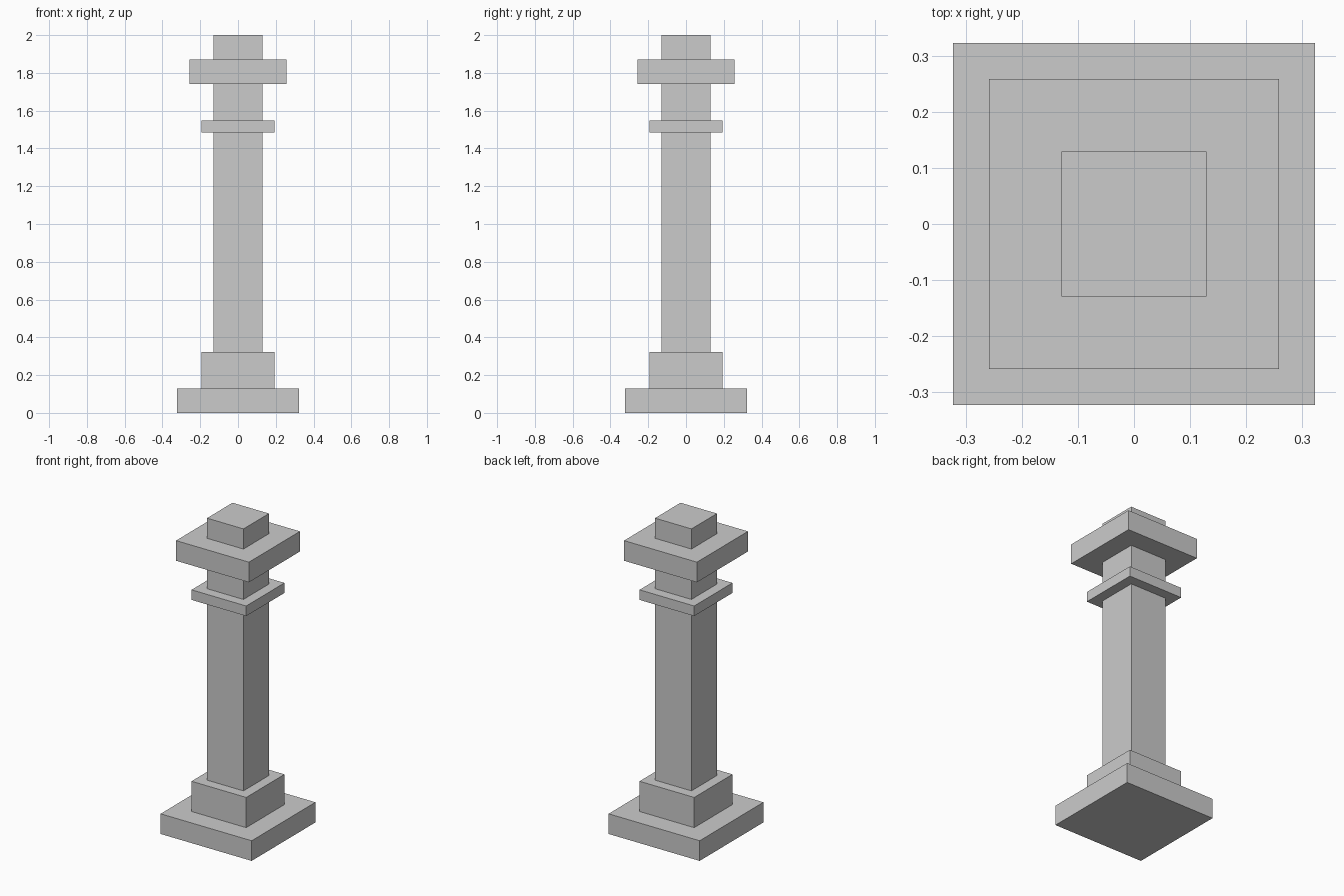
import bpy

if "Cube" in bpy.data.objects:
    bpy.data.objects.remove(bpy.data.objects["Cube"])

U = 2 / 31  # model module: the column is 31 modules tall


def block(name, half_width, z0, z1):
    """Square block centred on the axis, sized in modules."""
    bpy.ops.mesh.primitive_cube_add(size=1, location=(0, 0, (z0 + z1) / 2 * U))
    obj = bpy.context.object
    obj.name = name
    obj.scale = (2 * half_width * U, 2 * half_width * U, (z1 - z0) * U)
    bpy.ops.object.transform_apply(location=False, rotation=False, scale=True)
    return obj


# Stepped foot
block("base_slab", 5, 0, 2)
block("plinth", 3, 2, 5)
# Shaft runs through the collar and capital to the top
block("shaft", 2, 5, 31)
# Bands around the shaft
block("collar", 3, 23, 24)
block("capital", 4, 27, 29)
